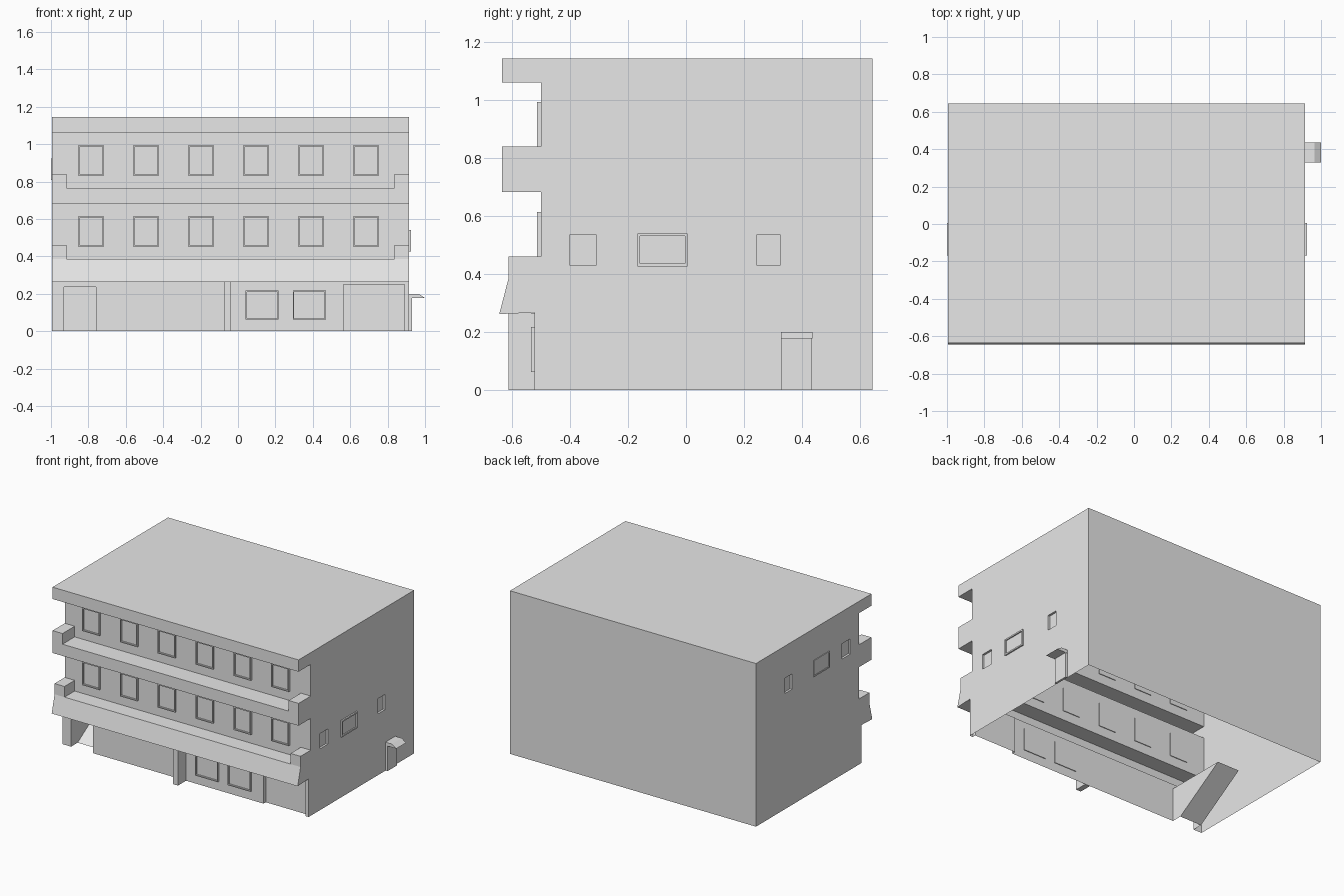
import bpy
import bmesh
from mathutils import Vector

old = bpy.data.objects.get("Cube")
if old:
    bpy.data.objects.remove(old, do_unlink=True)

GREY = (0.8, 0.8, 0.8, 1.0)
plaster = bpy.data.materials.new("light grey plaster")
plaster.use_nodes = True
plaster.diffuse_color = GREY
plaster.node_tree.nodes["Principled BSDF"].inputs["Base Color"].default_value = GREY

LEFT, RIGHT = -0.995, 0.915     # side walls
UPPER, GROUND = -0.5, -0.523    # front wall planes
FRONT = -0.635                  # balcony edge


def finish(name, bm):
    bmesh.ops.recalc_face_normals(bm, faces=bm.faces)
    mesh = bpy.data.meshes.new(name)
    bm.to_mesh(mesh)
    bm.free()
    mesh.materials.append(plaster)
    obj = bpy.data.objects.new(name, mesh)
    bpy.context.collection.objects.link(obj)
    return obj


def prism(name, points, axis, start, end):
    """Extrude a (horizontal, height) outline along the x or y axis."""
    def place(h, z):
        return (start, h, z) if axis == "x" else (h, start, z)
    bm = bmesh.new()
    face = bm.faces.new([bm.verts.new(place(h, z)) for h, z in points])
    geom = bmesh.ops.extrude_face_region(bm, geom=[face])["geom"]
    move = Vector((end - start, 0, 0)) if axis == "x" else Vector((0, end - start, 0))
    bmesh.ops.translate(bm, vec=move, verts=[v for v in geom if isinstance(v, bmesh.types.BMVert)])
    return finish(name, bm)


def box_mesh(x, y, z):
    bm = bmesh.new()
    bmesh.ops.create_cube(bm, size=1)
    for v in bm.verts:
        v.co = [r[0] if c < 0 else r[1] for c, r in zip(v.co, (x, y, z))]
    return bm


def box(name, x, y, z):
    return finish(name, box_mesh(x, y, z))


def window(name, x, y, z, outward, border=0.01, sink=0.012):
    """A raised frame around a sunken pane."""
    bm = box_mesh(x, y, z)
    bm.normal_update()
    out = Vector(outward)
    pane = [f for f in bm.faces if f.normal.dot(out) > 0.9]
    bmesh.ops.inset_region(bm, faces=pane, thickness=border)
    geom = bmesh.ops.extrude_face_region(bm, geom=pane)["geom"]
    bmesh.ops.translate(bm, vec=-out * sink,
                        verts=[v for v in geom if isinstance(v, bmesh.types.BMVert)])
    bmesh.ops.delete(bm, geom=pane, context="FACES")
    return finish(name, bm)


# Building shell with roof overhang, balcony slabs and flared fascia
shell = prism("building_shell", [
    (0.645, 0), (0.645, 1.145), (FRONT, 1.145), (FRONT, 1.062),
    (UPPER, 1.062), (UPPER, 0.765), (FRONT, 0.765), (FRONT, 0.683),
    (UPPER, 0.683), (UPPER, 0.385), (-0.613, 0.385), (-0.645, 0.262),
    (GROUND, 0.267), (GROUND, 0)], "x", LEFT, RIGHT)

# Openings: sloped entrance, shutter bay, small side windows
cutters = [
    prism("entrance_cutter", [(-0.6, -0.05), (-0.529, -0.05), (-0.08, 0.235), (-0.6, 0.235)],
          "x", -0.93, -0.76),
    box("shutter_cutter", (0.565, 0.89), (-0.6, -0.498), (-0.05, 0.25)),
]
SMALL = [(-0.4, -0.31), (0.245, 0.325)]
SIDES = [("right", RIGHT, 1, 0.43), ("left", LEFT, -1, 0.812)]
for side, wall, sign, low in SIDES:
    for span in SMALL:
        cutters.append(box(side + "_window_cutter", sorted((wall - sign * 0.015, wall + sign * 0.1)),
                           span, (low, low + 0.107)))
for cutter in cutters:
    mod = shell.modifiers.new("opening", "BOOLEAN")
    mod.operation = "DIFFERENCE"
    mod.solver = "EXACT"
    mod.object = cutter
bpy.context.view_layer.objects.active = shell
for mod in list(shell.modifiers):
    bpy.ops.object.modifier_apply(modifier=mod.name)
for cutter in cutters:
    bpy.data.objects.remove(cutter, do_unlink=True)

# The shell has no floor
bm = bmesh.new()
bm.from_mesh(shell.data)
floor = [f for f in bm.faces if f.normal.z < -0.9 and f.calc_center_median().z < 0.001]
bmesh.ops.delete(bm, geom=floor, context="FACES")
bm.to_mesh(shell.data)
bm.free()

# Raised blocks at both ends of each balcony
for level, low, edge in (("upper", 0.765, FRONT), ("lower", 0.385, -0.613)):
    for side, span in (("left", (0.838, RIGHT)), ("right", (LEFT, -0.918))):
        box(f"{level}_balcony_{side}_block", span, (edge, UPPER), (low, low + 0.075))

# Two rows of front windows
for level, low in (("upper", 0.83), ("lower", 0.45)):
    for i in range(6):
        x = -0.785 + i * 0.294
        window(f"{level}_front_window_{i + 1}", (x - 0.067, x + 0.067), (-0.514, UPPER + 0.005),
               (low, low + 0.165), (0, -1, 0))

# Ground floor windows and central pillar
for i, x in enumerate((0.04, 0.293)):
    window(f"shop_window_{i + 1}", (x, x + 0.177), (GROUND - 0.012, GROUND + 0.005),
           (0.062, 0.217), (0, -1, 0))
box("front_pillar", (-0.075, -0.037), (-0.613, GROUND), (0, 0.265))

# Framed middle window on each side wall
for side, wall, sign, low in SIDES:
    reach = 0.01 if sign > 0 else 0.005
    window(side + "_middle_window", sorted((wall - sign * 0.005, wall + sign * reach)),
           (-0.168, 0.006), (low - 0.004, low + 0.111), (sign, 0, 0), 0.014, reach - 0.002)

# Side door with sloping canopy
box("side_door", (RIGHT, 0.93), (0.33, 0.435), (0, 0.178))
prism("side_door_canopy", [(RIGHT, 0.177), (RIGHT, 0.2), (0.965, 0.2), (1.0, 0.177)],
      "y", 0.328, 0.437)
